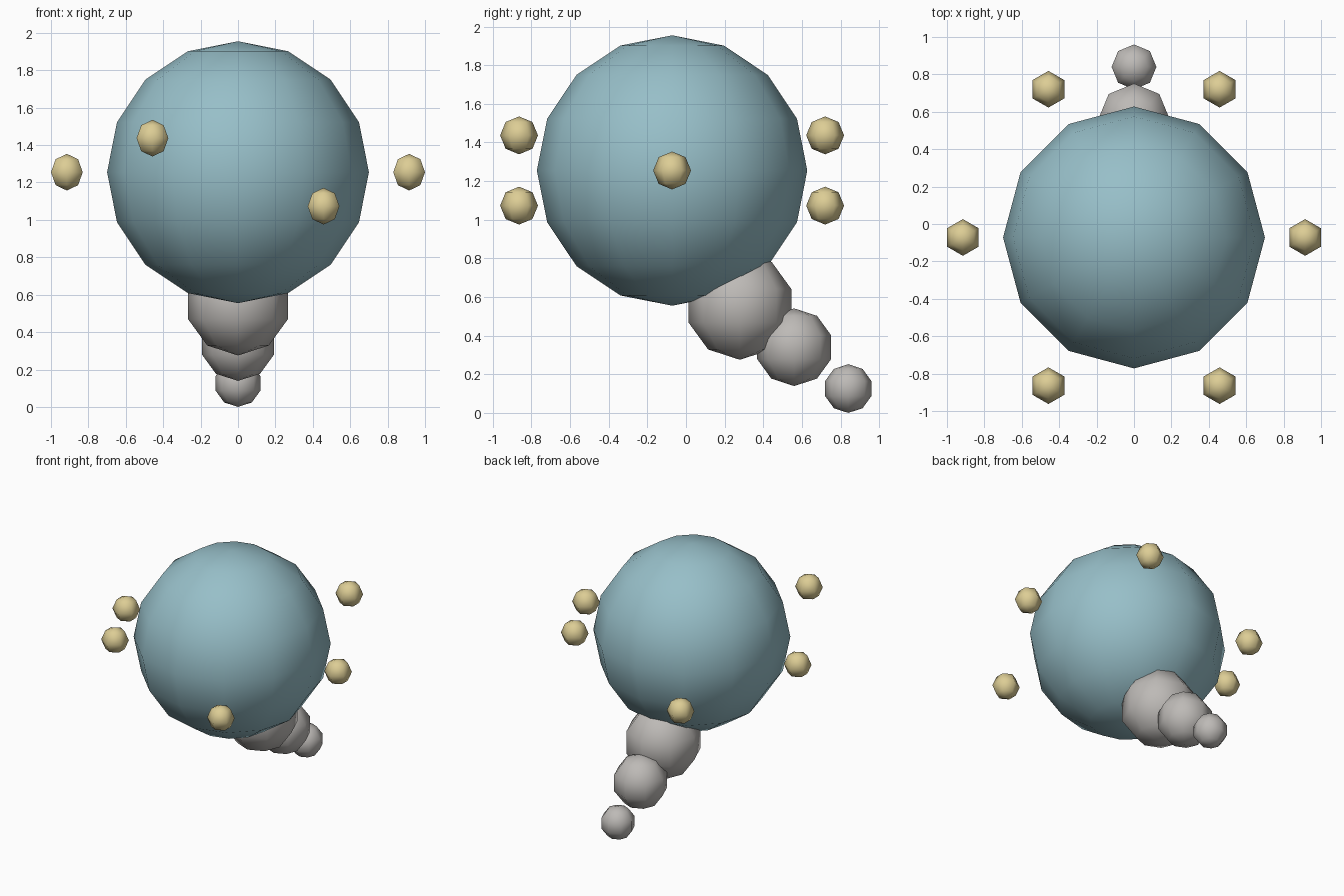
import bpy, bmesh, math

if "Cube" in bpy.data.objects:
    bpy.data.objects.remove(bpy.data.objects["Cube"])


def material(name, rgb):
    m = bpy.data.materials.new(name)
    m.diffuse_color = (*rgb, 1)
    m.use_nodes = True
    m.node_tree.nodes["Principled BSDF"].inputs["Base Color"].default_value = m.diffuse_color
    return m


BLUE = material("soft_blue", (0.31, 0.52, 0.58))
GREY = material("warm_grey", (0.51, 0.49, 0.47))
YELLOW = material("pale_yellow", (0.72, 0.61, 0.30))


def ball(name, centre, radius, segments, rings, mat):
    """Low-poly, smooth-shaded UV sphere with a vertex column on +y."""
    bm = bmesh.new()
    bmesh.ops.create_uvsphere(bm, u_segments=segments, v_segments=rings, radius=radius)
    for f in bm.faces:
        f.smooth = True
    mesh = bpy.data.meshes.new(name)
    bm.to_mesh(mesh)
    bm.free()
    mesh.materials.append(mat)
    obj = bpy.data.objects.new(name, mesh)
    obj.location = centre
    bpy.context.collection.objects.link(obj)
    return obj


# Large body
BODY = (0, -0.072, 1.255)
ball("body", BODY, 0.70, 12, 8, BLUE)

# Tail of shrinking balls, trailing down and back
for i, (y, z, r) in enumerate([(0.279, 0.555, 0.28), (0.56, 0.34, 0.201), (0.84, 0.126, 0.126)]):
    ball(f"tail_ball_{i + 1}", (0, y, z), r, 8, 5, GREY)

# Six small balls orbiting the body, rising and falling twice per turn
for i in range(6):
    a = math.radians(60 * i)
    ball(f"orbiting_ball_{i + 1}",
         (0.915 * math.cos(a), BODY[1] + 0.915 * math.sin(a), BODY[2] + 0.21 * math.sin(2 * a)),
         0.098, 6, 4, YELLOW)
